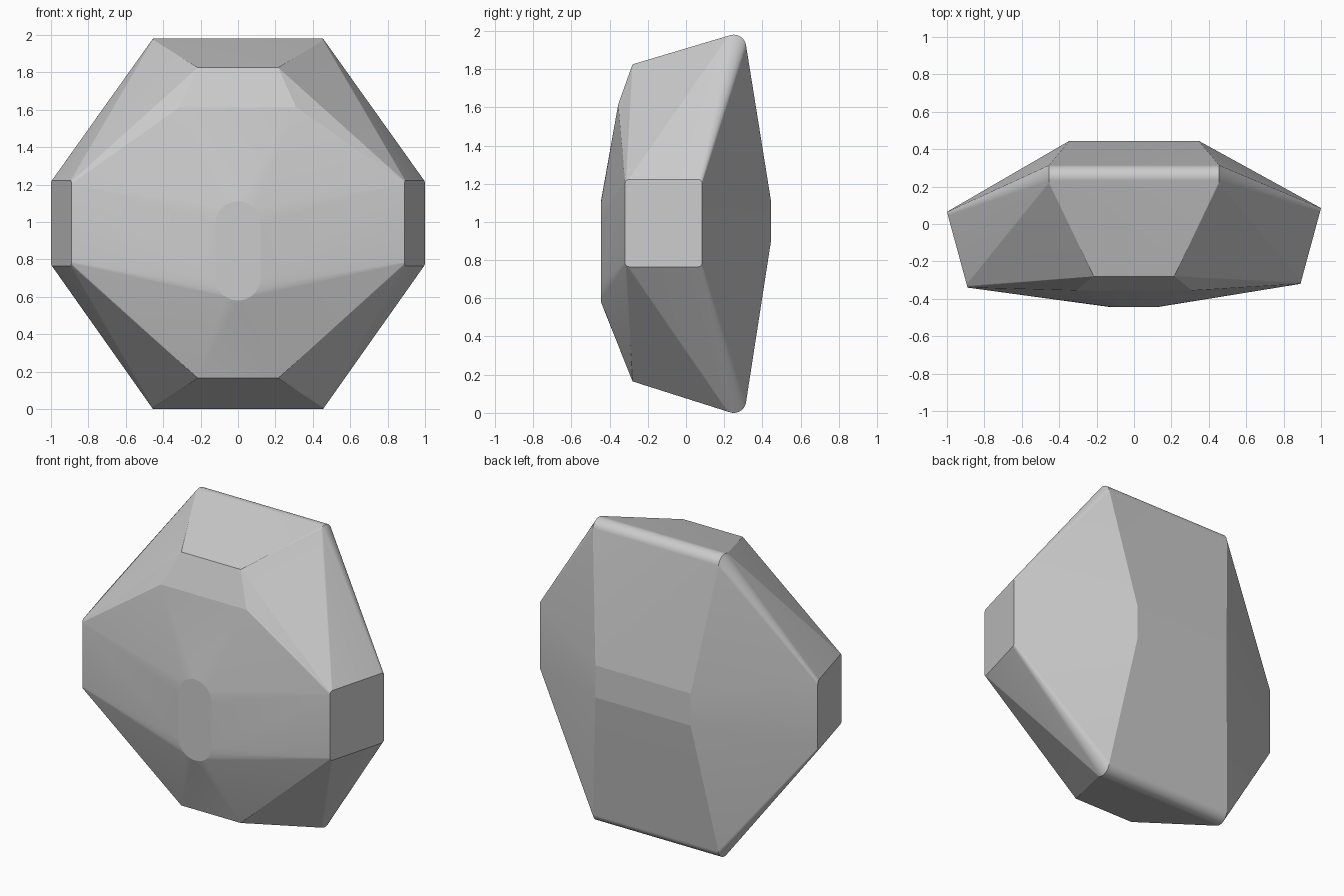
import bpy, bmesh, math
from math import sin, cos, pi

if "Cube" in bpy.data.objects:
    bpy.data.objects.remove(bpy.data.objects["Cube"])

bm = bmesh.new()


def circle(r, n, place):
    """Add n points of a circle, mapped into 3D by place(a, b)."""
    for i in range(n):
        t = 2 * pi * i / n
        bm.verts.new(place(r * cos(t), r * sin(t)))


# rounded top and bottom ridges
for x in (-0.455, 0.455):
    for z in (0.065, 1.915):
        circle(0.065, 96, lambda a, b: (x, 0.25 + a, z + b))

# side plates with slightly rounded corners, leaning outward to the back
for s, y0, y1 in ((-1, -0.34, 0.065), (1, -0.32, 0.085)):
    r = 0.022
    for yc in (y0 + r, y1 - r):
        for zc in (0.765 + r, 1.222 - r):
            circle(r, 32, lambda a, b: (
                s * (0.89 + 0.11 * (yc + a - y0) / (y1 - y0)), yc + a, zc + b))

# oval flat on the front
for z in (0.70, 0.99):
    circle(0.12, 64, lambda a, b: (a, -0.445, z + b))

# mirrored corner points: front upper, front shoulder, front lower, back band
for x, y, z in ((0.215, -0.28, 1.825), (0.31, -0.355, 1.615),
                (0.215, -0.28, 0.165), (0.345, 0.445, 0.90),
                (0.345, 0.445, 1.11)):
    for s in (-1, 1):
        bm.verts.new((s * x, y, z))

# wrap everything in one faceted shell
res = bmesh.ops.convex_hull(bm, input=bm.verts[:])
junk = {v for v in res["geom_interior"] + res["geom_unused"]
        if isinstance(v, bmesh.types.BMVert)}
junk |= {v for v in bm.verts if not v.link_faces}
bmesh.ops.delete(bm, geom=list(junk), context='VERTS')
bmesh.ops.dissolve_limit(bm, angle_limit=math.radians(0.3),
                         verts=bm.verts[:], edges=bm.edges[:])
bmesh.ops.recalc_face_normals(bm, faces=bm.faces[:])

mesh = bpy.data.meshes.new("faceted_stone")
bm.to_mesh(mesh)
bm.free()
stone = bpy.data.objects.new("faceted_stone", mesh)
bpy.context.collection.objects.link(stone)

grey = bpy.data.materials.new("stone grey")
grey.diffuse_color = (0.6, 0.6, 0.6, 1)
grey.use_nodes = True
grey.node_tree.nodes["Principled BSDF"].inputs["Base Color"].default_value = grey.diffuse_color
mesh.materials.append(grey)

bpy.context.view_layer.objects.active = stone
stone.select_set(True)
bpy.ops.object.shade_smooth_by_angle(angle=math.radians(5))
